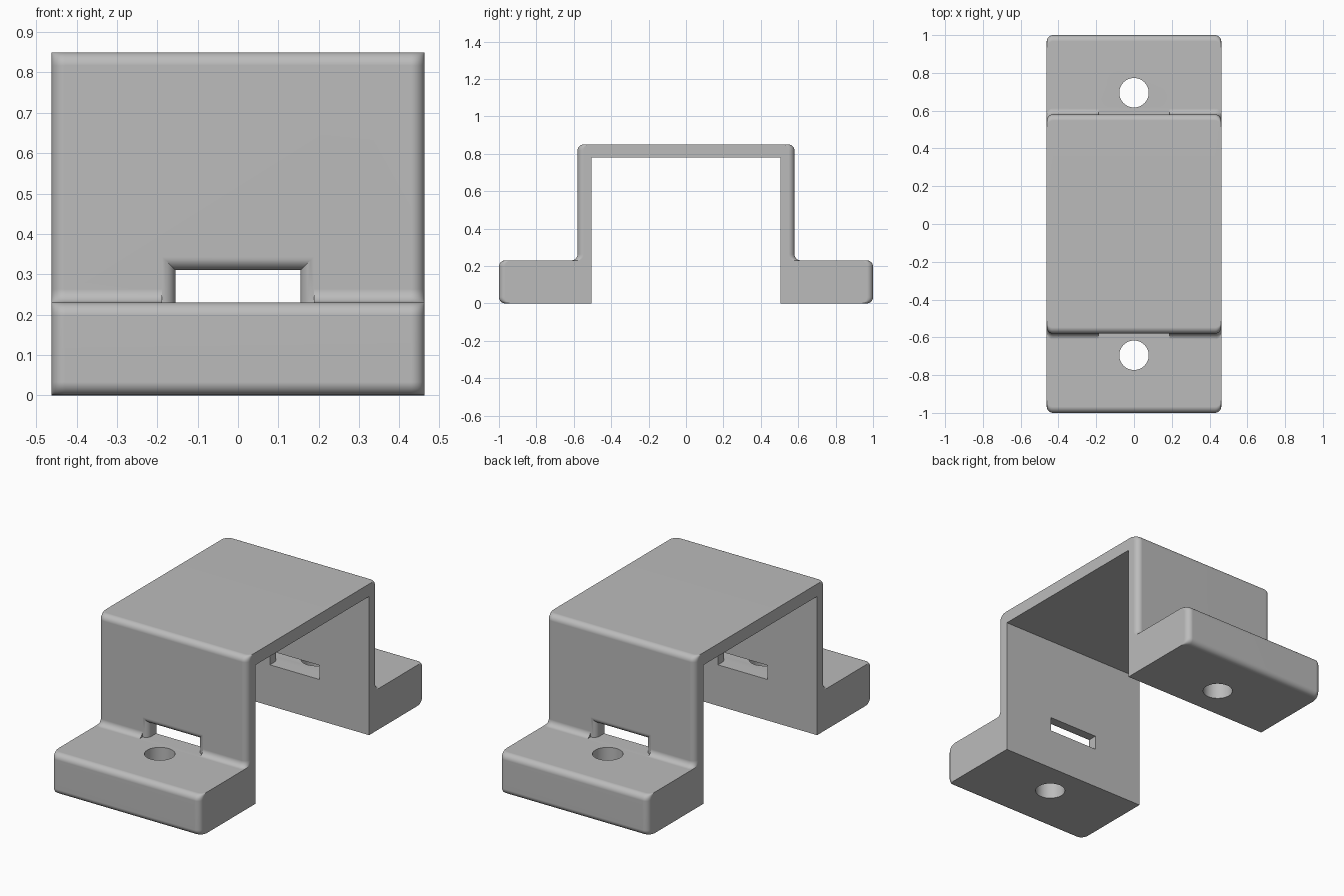
import bpy, bmesh
from math import sin, cos, radians
from mathutils import Matrix

if "Cube" in bpy.data.objects:
    bpy.data.objects.remove(bpy.data.objects["Cube"], do_unlink=True)

HALF_W = 0.462                  # half width of the strap
WALL, INNER = 0.58, 0.505       # outer and inner wall positions
TOP, CEILING, FOOT = 0.85, 0.78, 0.23
R, STEPS = 0.033, 6             # rounding radius and segments

grey = bpy.data.materials.new("plain grey")
grey.use_nodes = True
grey.diffuse_color = (0.5, 0.5, 0.5, 1)
grey.node_tree.nodes["Principled BSDF"].inputs["Base Color"].default_value = (0.5, 0.5, 0.5, 1)


def arc(cy, cz, start, end):
    angles = [radians(start + (end - start) * i / STEPS) for i in range(STEPS + 1)]
    return [(cy + R * cos(a), cz + R * sin(a)) for a in angles]


def make_object(name, bm):
    bmesh.ops.recalc_face_normals(bm, faces=bm.faces)
    mesh = bpy.data.meshes.new(name)
    bm.to_mesh(mesh)
    bm.free()
    mesh.materials.append(grey)
    obj = bpy.data.objects.new(name, mesh)
    bpy.context.collection.objects.link(obj)
    return obj


def loft(name, sections):
    """Skin a list of closed point loops and cap both ends."""
    bm = bmesh.new()
    rings = [[bm.verts.new(p) for p in sec] for sec in sections]
    for a, b in zip(rings, rings[1:]):
        for i in range(len(a)):
            j = (i + 1) % len(a)
            bm.faces.new((a[i], a[j], b[j], b[i]))
    bm.faces.new(rings[0])
    bm.faces.new(rings[-1])
    return make_object(name, bm)


def bracket_section(x, d):
    """Bracket outline, with its outward faces drawn in by d."""
    half = arc(WALL - d - R, TOP - R, 90, 0)
    half += arc(WALL - d + R, FOOT + R, 180, 270)
    half += arc(1 - d - R, FOOT - R, 90, 0)
    half += arc(1 - d - R, R, 0, -90)
    half += [(INNER, 0), (INNER, CEILING)]
    outline = half + [(-y, z) for y, z in reversed(half)]
    return [(x, y, z) for y, z in outline]


# Rounded side edges come from the sections shrinking near each end
turns = [radians(90 * i / STEPS) for i in range(STEPS + 1)]
ends = [(HALF_W - R + R * sin(a), R - R * cos(a)) for a in turns]
stations = [(-x, d) for x, d in reversed(ends)] + ends
bracket = loft("bracket", [bracket_section(x, d) for x, d in stations])

# Strap slots flaring outward, and screw holes
cutters = []
for s in (-1, 1):
    flare = [(0.4, 0)] + [(WALL - R + R * sin(a), R - R * cos(a)) for a in turns] + [(0.64, R)]
    sections = []
    for y, e in flare:
        w, low, high = 0.155 + e, FOOT + 0.0005, 0.31 + e
        sections.append([(-w, s * y, low), (w, s * y, low), (w, s * y, high), (-w, s * y, high)])
    cutters.append(loft("slot_cutter", sections))

    bm = bmesh.new()
    bmesh.ops.create_cone(bm, cap_ends=True, segments=48, radius1=0.078, radius2=0.078,
                          depth=0.5, matrix=Matrix.Translation((0, s * 0.695, 0.1)))
    cutters.append(make_object("hole_cutter", bm))

bpy.ops.object.select_all(action='DESELECT')
bpy.context.view_layer.objects.active = bracket
bracket.select_set(True)
for cutter in cutters:
    cutter.hide_render = True
    cut = bracket.modifiers.new("cut", 'BOOLEAN')
    cut.operation, cut.solver, cut.object = 'DIFFERENCE', 'EXACT', cutter
    bpy.ops.object.modifier_apply(modifier=cut.name)
    bpy.data.objects.remove(cutter, do_unlink=True)

# Smooth roundings with crisp flat faces
bpy.ops.object.shade_smooth_by_angle(angle=radians(30))
weighted = bracket.modifiers.new("flat faces", 'WEIGHTED_NORMAL')
weighted.keep_sharp = True
